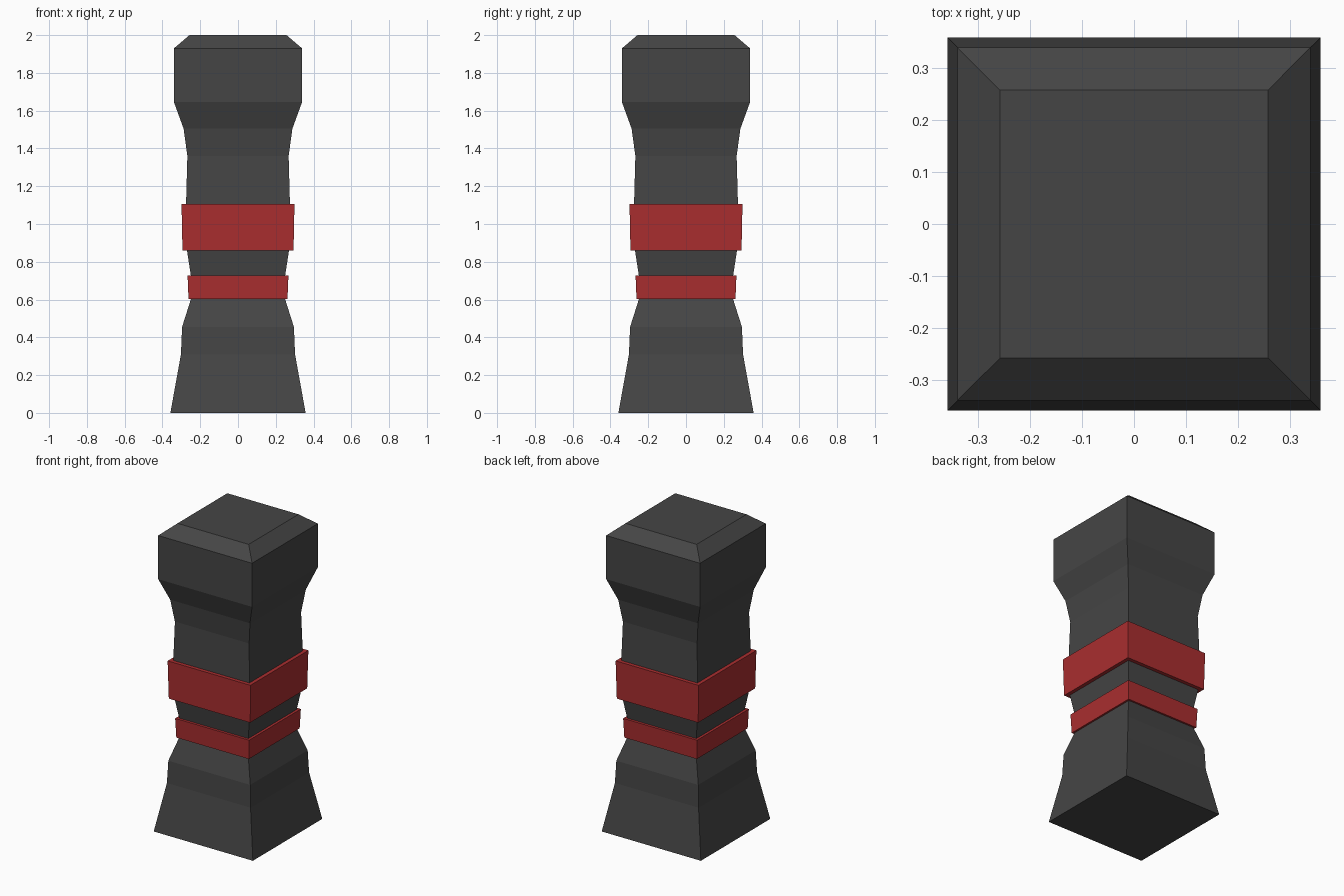
import bpy, bmesh

if "Cube" in bpy.data.objects:
    bpy.data.objects.remove(bpy.data.objects["Cube"])


def material(name, rgb):
    m = bpy.data.materials.new(name)
    m.diffuse_color = (*rgb, 1.0)
    m.use_nodes = True
    m.node_tree.nodes["Principled BSDF"].inputs["Base Color"].default_value = m.diffuse_color
    return m


def square_loft(name, profile, mat, closed=False):
    """Sweep (half width, z) points around a square footprint."""
    bm = bmesh.new()
    rings = [[bm.verts.new((sx * r, sy * r, z))
              for sx, sy in ((-1, -1), (1, -1), (1, 1), (-1, 1))]
             for r, z in profile]
    pairs = list(zip(rings, rings[1:]))
    if closed:
        pairs.append((rings[-1], rings[0]))
    else:
        bm.faces.new(rings[0][::-1])
        bm.faces.new(rings[-1])
    for low, high in pairs:
        for i in range(4):
            j = (i + 1) % 4
            bm.faces.new((low[i], low[j], high[j], high[i]))
    bmesh.ops.recalc_face_normals(bm, faces=bm.faces)
    mesh = bpy.data.meshes.new(name)
    bm.to_mesh(mesh)
    bm.free()
    mesh.materials.append(mat)
    obj = bpy.data.objects.new(name, mesh)
    bpy.context.collection.objects.link(obj)
    return obj


grey = material("dark grey", (0.06, 0.06, 0.06))
red = material("red", (0.40, 0.027, 0.029))

# Square post with flared foot and chamfered head
square_loft("post", [(0.358, 0), (0.302, 0.31), (0.296, 0.455), (0.25, 0.60),
                     (0.25, 0.73), (0.27, 0.86), (0.275, 1.107), (0.268, 1.36),
                     (0.288, 1.505), (0.339, 1.645), (0.339, 1.93),
                     (0.257, 2.0)], grey)

# Raised red bands wrapped around the post
square_loft("lower_band", [(0.262, 0.602), (0.267, 0.728),
                           (0.249, 0.728), (0.249, 0.602)], red, closed=True)
square_loft("upper_band", [(0.294, 0.86), (0.299, 1.107),
                           (0.274, 1.107), (0.269, 0.86)], red, closed=True)
